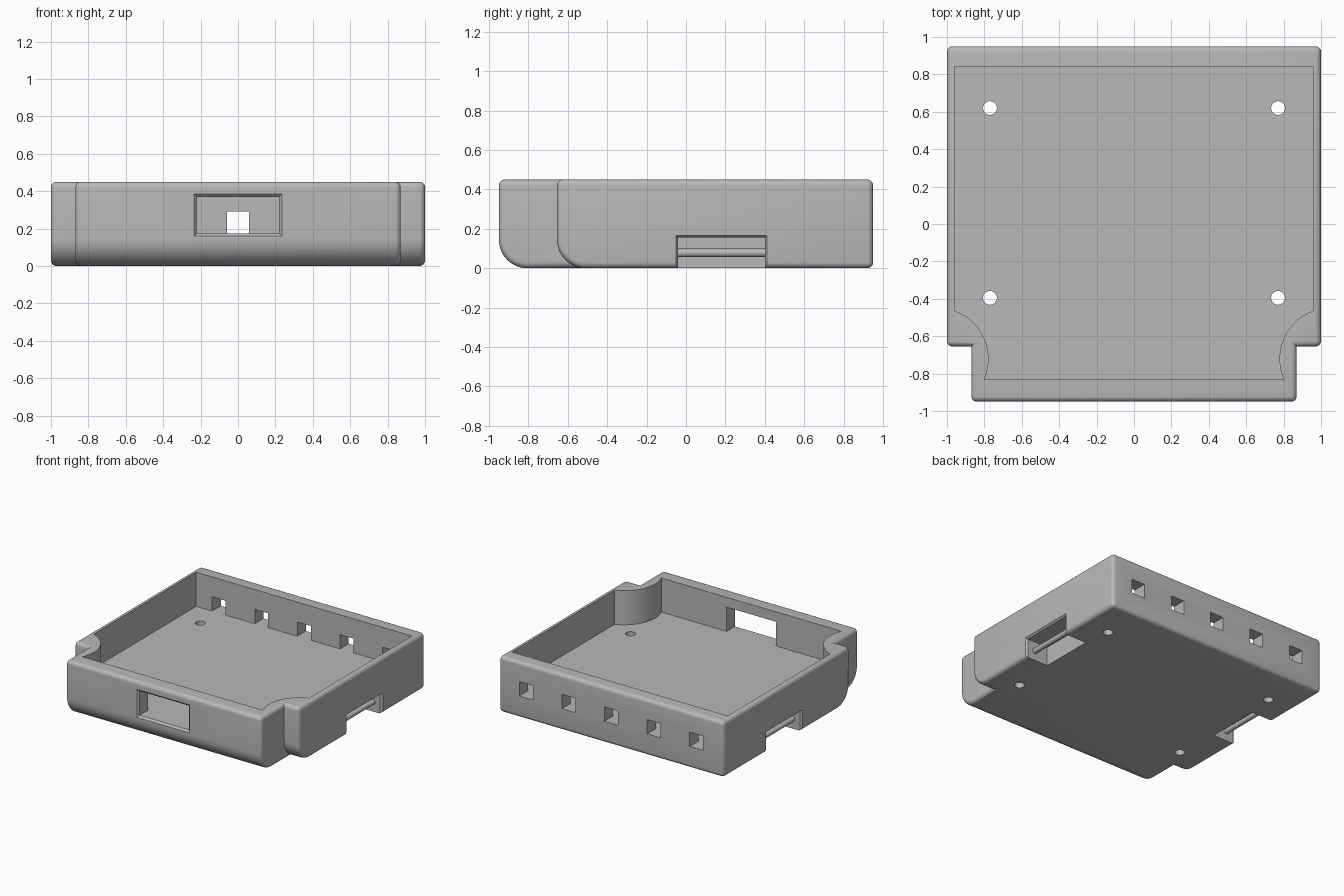
import bpy, bmesh, math

cube = bpy.data.objects.get("Cube")
if cube:
    bpy.data.objects.remove(cube, do_unlink=True)

grey = bpy.data.materials.new("light grey plastic")
grey.use_nodes = True
grey.diffuse_color = (0.48, 0.48, 0.48, 1)
grey.node_tree.nodes["Principled BSDF"].inputs["Base Color"].default_value = grey.diffuse_color

HEIGHT, FLOOR, FILLET = 0.45, 0.175, 0.03


def loft(name, rings):
    """Solid through a list of matching closed rings of points."""
    bm = bmesh.new()
    loops = [[bm.verts.new(p) for p in ring] for ring in rings]
    n = len(loops[0])
    for a, b in zip(loops, loops[1:]):
        for i in range(n):
            j = (i + 1) % n
            bm.faces.new((a[i], a[j], b[j], b[i]))
    bm.faces.new(loops[0])
    bm.faces.new(loops[-1])
    bmesh.ops.recalc_face_normals(bm, faces=bm.faces)
    mesh = bpy.data.meshes.new(name)
    bm.to_mesh(mesh)
    bm.free()
    mesh.materials.append(grey)
    ob = bpy.data.objects.new(name, mesh)
    bpy.context.collection.objects.link(ob)
    return ob


def rect(u0, u1, v0, v1, grow=0):
    return [(u0 - grow, v0 - grow), (u1 + grow, v0 - grow),
            (u1 + grow, v1 + grow), (u0 - grow, v1 + grow)]


def arc(cx, cy, r, a0, a1, steps):
    angles = [math.radians(a0 + (a1 - a0) * i / steps) for i in range(steps + 1)]
    return [(cx + r * math.cos(a), cy + r * math.sin(a)) for a in angles]


def apply_modifier(ob, mod):
    bpy.context.view_layer.objects.active = ob
    bpy.ops.object.modifier_apply(modifier=mod.name)


def combine(ob, other, operation="DIFFERENCE"):
    mod = ob.modifiers.new("boolean", "BOOLEAN")
    mod.operation, mod.object, mod.solver = operation, other, "EXACT"
    apply_modifier(ob, mod)
    bpy.data.objects.remove(other, do_unlink=True)


def rounded_block(name, half_width, front, back):
    """Block with a large radius along its lower front edge."""
    r = 0.145
    profile = [(back, 0), (back, HEIGHT), (front, HEIGHT)]
    profile += arc(front + r, r, r, 180, 270, 12)
    ob = loft(name, [[(x, y, z) for y, z in profile] for x in (-half_width, half_width)])
    mod = ob.modifiers.new("fillet", "BEVEL")
    mod.width, mod.segments = FILLET, 5
    mod.limit_method, mod.angle_limit = "ANGLE", math.radians(40)
    mod.use_clamp_overlap = False
    apply_modifier(ob, mod)
    return ob


# Tray shell: wide body with a narrower nose
tray = rounded_block("tray_body", 1.0, -0.655, 0.95)
combine(tray, rounded_block("nose", 0.87, -0.95, 0.6), "UNION")

# Cavity with rounded corner posts at the front
right_post = arc(1.05, -0.72, 0.272, 204, 109.5, 20)
left_post = [(-x, y) for x, y in reversed(right_post)]
plan = right_post + [(0.96, 0.84), (-0.96, 0.84)] + left_post
combine(tray, loft("cavity", [[(x, y, z) for x, y in plan] for z in (FLOOR, 0.7)]))

# Front window with a flared outer edge
combine(tray, loft("window", [
    [(x, y, z) for x, z in rect(-0.22, 0.22, FLOOR, 0.37, g)]
    for y, g in ((-1.05, 0.015), (-0.95, 0.015), (-0.935, 0), (-0.78, 0))]))

# Row of cable openings in the back wall
for i in range(-2, 3):
    c = i * 0.379
    combine(tray, loft("cable_opening", [
        [(x, y, z) for x, z in rect(c - 0.06, c + 0.06, FLOOR, 0.29)]
        for y in (0.8, 1.05)]))

# Screw holes through the floor
for x in (-0.77, 0.77):
    for y in (-0.395, 0.62):
        circle = arc(x, y, 0.037, 0, 345, 23)
        combine(tray, loft("screw_hole", [[(u, v, z) for u, v in circle] for z in (-0.1, 0.3)]))

# Strap notches under both sides, each crossed by a round bar
for side, label in ((1, "left"), (-1, "right")):
    combine(tray, loft("strap_notch", [
        [(side * x, y, z) for y, z in rect(-0.04, 0.40, -0.1, 0.155, g)]
        for x, g in ((1.05, 0.012), (1.0, 0.012), (0.985, 0), (0.8, 0))]))
    circle = arc(side * 0.92, 0.078, 0.021, 0, 345, 23)
    bar = loft(label + "_strap_bar", [[(x, y, z) for x, z in circle] for y in (-0.06, 0.42)])
    bar.select_set(True)

# Smooth the fillets and keep the hard edges
tray.select_set(True)
bpy.context.view_layer.objects.active = tray
bpy.ops.object.shade_smooth_by_angle(angle=math.radians(30))
